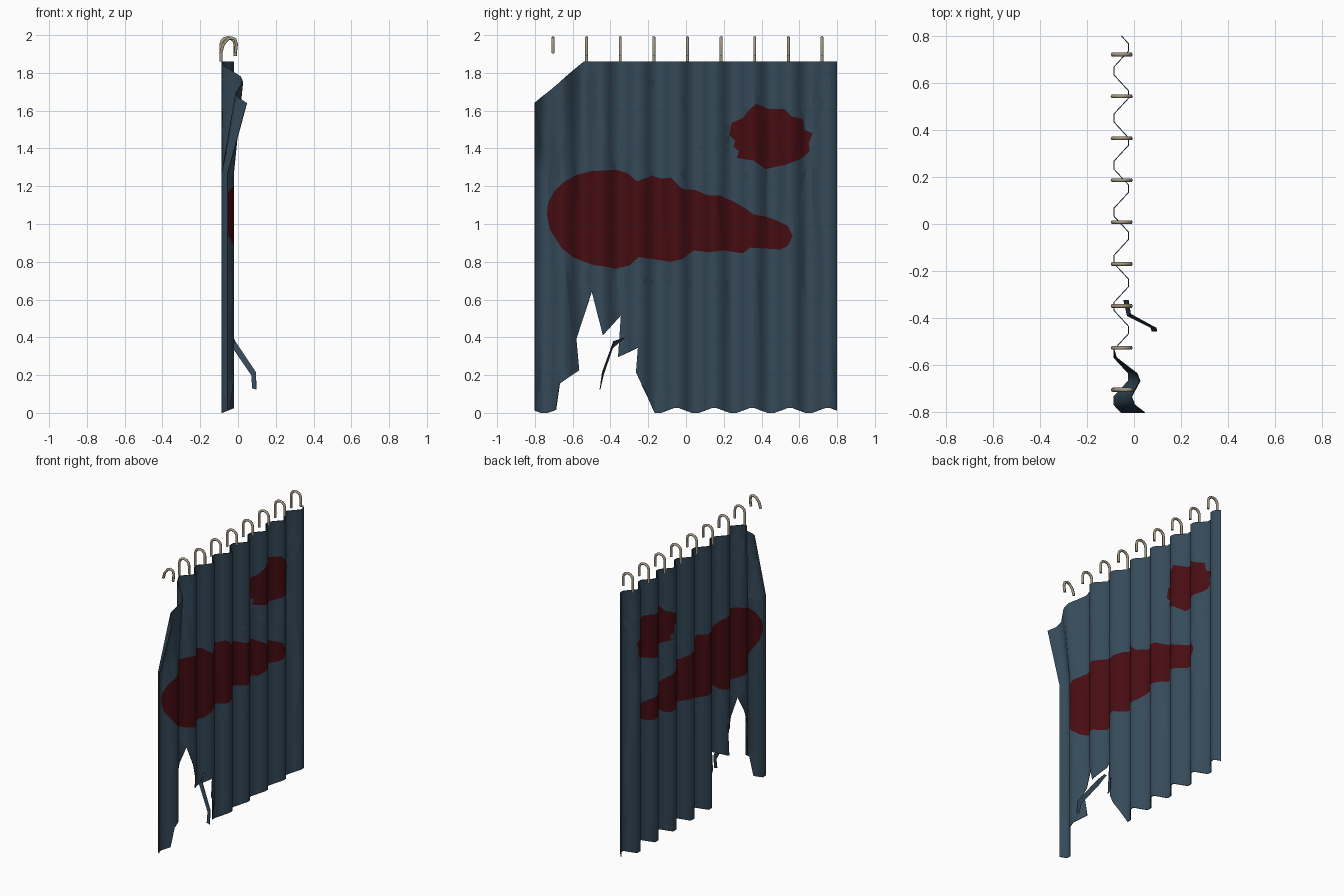
import bpy, bmesh, math
from mathutils import Vector

if "Cube" in bpy.data.objects:
    bpy.data.objects.remove(bpy.data.objects["Cube"])


def material(name, rgb):
    m = bpy.data.materials.new(name)
    m.diffuse_color = (*rgb, 1)
    m.use_nodes = True
    m.node_tree.nodes["Principled BSDF"].inputs["Base Color"].default_value = m.diffuse_color
    return m


CLOTH = material("blue_cloth", (0.036, 0.068, 0.1))
STAIN = material("dark_red_stain", (0.062, 0.004, 0.006))
METAL = material("hook_metal", (0.36, 0.31, 0.22))

STEP = 1.6 / 48          # six facets per pleat, eight pleats
HOOK_PITCH = 0.178


def fold_x(y):
    """Pleat depth, straight between the fold lines."""
    t = (0.8 - y) / STEP
    i = math.floor(t + 1e-5)
    a, b = (-0.052 + 0.0355 * math.sin(k * math.pi / 3) for k in (i, i + 1))
    return a + (b - a) * (t - i)


def drape(y, z):
    """Place a flat cloth point in space: pleats, drooping corner, hem."""
    x = fold_x(y)
    u = min(1, max(0, (-0.54 - y) / 0.26))
    top = 1.86 - 0.22 * u
    flap = 0.1 * u * min(1, max(0, (z - 1.27) / (top - 1.27)))
    z += max(0, x + 0.0828) * 0.4 * max(0, 1 - z / 0.15)
    return Vector((x + flap, y, z))


# flat outlines as (y, z): torn cloth edge, long smear, splatter
outline = [(-0.8, 0), (-0.69, 0), (-0.67, 0.155), (-0.565, 0.225), (-0.58, 0.39),
           (-0.5, 0.645), (-0.44, 0.41), (-0.345, 0.515), (-0.36, 0.295),
           (-0.255, 0.345), (-0.265, 0.215), (-0.165, 0), (0.8, 0),
           (0.8, 1.86), (-0.54, 1.86), (-0.8, 1.64)]
smear = [(-0.737, 1.05), (-0.73, 1.11), (-0.7, 1.17), (-0.65, 1.22), (-0.58, 1.26),
         (-0.5, 1.28), (-0.37, 1.287), (-0.31, 1.27), (-0.26, 1.225), (-0.18, 1.255),
         (-0.13, 1.24), (-0.08, 1.245), (-0.02, 1.185), (0.05, 1.18), (0.12, 1.15),
         (0.18, 1.15), (0.25, 1.12), (0.31, 1.085), (0.36, 1.05), (0.42, 1.04),
         (0.49, 1.015), (0.54, 0.99), (0.565, 0.935), (0.54, 0.885), (0.5, 0.865),
         (0.34, 0.875), (0.3, 0.845), (0.2, 0.86), (0.12, 0.85), (0.04, 0.86),
         (-0.02, 0.815), (-0.08, 0.8), (-0.15, 0.81), (-0.25, 0.825), (-0.3, 0.78),
         (-0.37, 0.765), (-0.5, 0.785), (-0.6, 0.825), (-0.66, 0.875), (-0.72, 0.97)]
splatter = [(0.37, 1.635), (0.44, 1.61), (0.52, 1.61), (0.56, 1.57), (0.62, 1.555),
            (0.625, 1.5), (0.67, 1.48), (0.65, 1.43), (0.655, 1.385), (0.61, 1.345),
            (0.53, 1.315), (0.42, 1.29), (0.36, 1.335), (0.27, 1.35), (0.28, 1.385),
            (0.25, 1.41), (0.26, 1.44), (0.23, 1.47), (0.24, 1.535), (0.3, 1.56),
            (0.33, 1.6)]


def loop(bm, pts):
    vs = [bm.verts.new((0, y, z)) for y, z in pts]
    return [bm.edges.new((vs[i - 1], v)) for i, v in enumerate(vs)]


def fill(bm, edges, index):
    before = set(bm.faces)
    bmesh.ops.triangle_fill(bm, edges=edges, use_beauty=True, normal=(1, 0, 0))
    for f in set(bm.faces) - before:
        f.material_index = index


def add_cloth(bm, name, mats, angle):
    """Turn a bmesh into a thin cloth object with softly shaded folds."""
    bmesh.ops.solidify(bm, geom=bm.faces[:], thickness=0.004)
    me = bpy.data.meshes.new(name)
    bm.to_mesh(me)
    bm.free()
    for m in mats:
        me.materials.append(m)
    ob = bpy.data.objects.new(name, me)
    bpy.context.collection.objects.link(ob)
    bpy.ops.object.select_all(action='DESELECT')
    ob.select_set(True)
    bpy.context.view_layer.objects.active = ob
    bpy.ops.object.shade_smooth_by_angle(angle=math.radians(angle))


# curtain: fill the flat shapes, slice along the folds, then drape
bm = bmesh.new()
loops = [loop(bm, p) for p in (outline, smear, splatter)]
fill(bm, loops[0] + loops[1] + loops[2], 0)
fill(bm, loops[1], 1)
fill(bm, loops[2], 1)
cuts = [((0, 0.8 - i * STEP, 0), (0, 1, 0)) for i in range(1, 48)]
cuts += [((0, 0, z), (0, 0, 1)) for z in (0.15, 0.7, 1.27, 1.4, 1.52, 1.64, 1.75)]
for co, no in cuts:
    geom = bm.verts[:] + bm.edges[:] + bm.faces[:]
    bmesh.ops.bisect_plane(bm, geom=geom, dist=1e-5, plane_co=co, plane_no=no)
for f in bm.faces:
    f.normal_update()
    if f.normal.x < 0:
        f.normal_flip()
for v in bm.verts:
    v.co = drape(v.co.y, v.co.z)
bm.normal_update()
add_cloth(bm, "curtain", [CLOTH, STAIN], 65)

# torn strip dangling from the tear: left and right edge per row
bm = bmesh.new()
rows = [((-0.045, -0.325, 0.40), (-0.025, -0.325, 0.40)),
        ((-0.03, -0.39, 0.345), (-0.015, -0.385, 0.38)),
        ((0.07, -0.44, 0.20), (0.095, -0.445, 0.215)),
        ((0.075, -0.457, 0.13), (0.097, -0.457, 0.125))]
vs = [[bm.verts.new(p) for p in r] for r in rows]
for a, b in zip(vs, vs[1:]):
    bm.faces.new((a[0], b[0], b[1], a[1]))
bm.normal_update()
add_cloth(bm, "torn_strip", [CLOTH], 30)

# hooks: bent wire, the last one pulled loose and tilted
arc = [(-0.052 - 0.038 * math.cos(a), 1.948 + 0.038 * math.sin(a))
       for a in (i * math.pi / 6 for i in range(7))]
hook_path = [(-0.09, 1.86)] + arc + [(-0.014, 1.89)]
loose_path = [(-0.09, 1.908), (-0.078, 1.95), (-0.055, 1.978), (-0.035, 1.986),
              (-0.015, 1.978), (-0.008, 1.95), (-0.014, 1.905)]


def hook(name, y, path):
    cu = bpy.data.curves.new(name, 'CURVE')
    cu.dimensions = '3D'
    cu.bevel_depth = 0.009
    cu.bevel_resolution = 1
    cu.use_fill_caps = True
    sp = cu.splines.new('POLY')
    sp.points.add(len(path) - 1)
    for p, (x, z) in zip(sp.points, path):
        p.co = (x, y, z, 1)
    cu.materials.append(METAL)
    ob = bpy.data.objects.new(name, cu)
    bpy.context.collection.objects.link(ob)


for i in range(9):
    y = 0.72 - i * HOOK_PITCH
    if i < 8:
        hook(f"hook_{i + 1}", y, hook_path)
    else:
        hook("loose_hook", y, loose_path)
